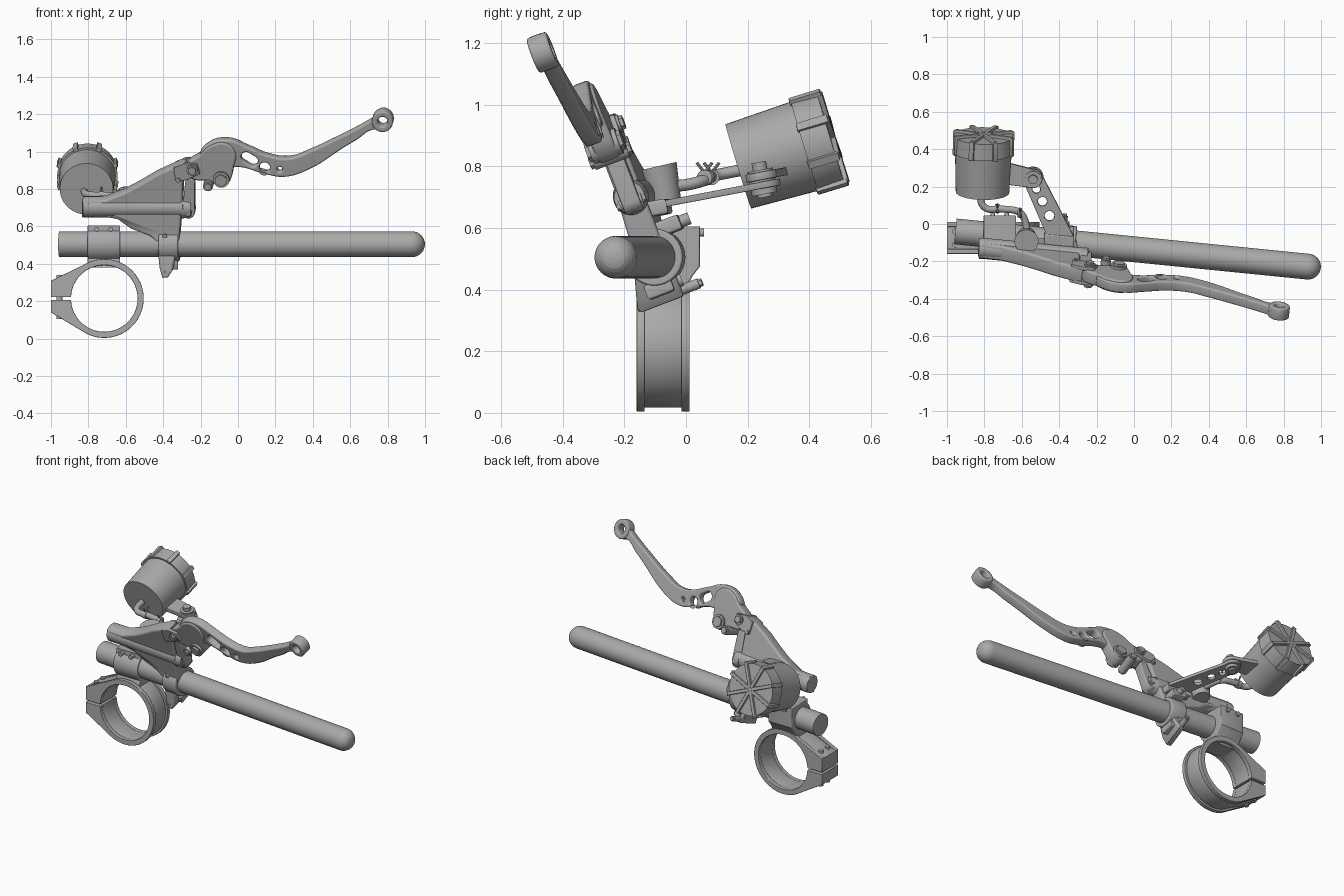
import bpy
import math
from mathutils import Matrix, Vector

cube = bpy.data.objects.get("Cube")
if cube:
    bpy.data.objects.remove(cube, do_unlink=True)

grey = bpy.data.materials.new("satin_grey")
grey.use_nodes = True
grey.diffuse_color = (0.4, 0.4, 0.4, 1)
grey.node_tree.nodes["Principled BSDF"].inputs["Base Color"].default_value = grey.diffuse_color
parts = []


def add_object(name, mesh, matrix):
    mesh.transform(matrix)
    mesh.materials.clear()
    mesh.materials.append(grey)
    obj = bpy.data.objects.new(name, mesh)
    bpy.context.scene.collection.objects.link(obj)
    parts.append(obj)
    return obj


def frame(origin, x_dir, y_dir):
    """Matrix whose plane is spanned by x_dir and y_dir."""
    x_dir, y_dir = Vector(x_dir), Vector(y_dir)
    normal = x_dir.cross(y_dir).normalized()
    matrix = Matrix((x_dir, y_dir, normal)).transposed().to_4x4()
    matrix.translation = origin
    return matrix


def curve_mesh(name, curve):
    helper = bpy.data.objects.new(name + "_curve", curve)
    bpy.context.scene.collection.objects.link(helper)
    mesh = bpy.data.meshes.new_from_object(
        helper.evaluated_get(bpy.context.evaluated_depsgraph_get()))
    bpy.data.objects.remove(helper, do_unlink=True)
    mesh.name = name
    return mesh


def add_spline(curve, points, smooth, cyclic):
    spline = curve.splines.new("BEZIER")
    spline.bezier_points.add(len(points) - 1)
    for knot, point in zip(spline.bezier_points, points):
        knot.co = Vector(point).to_3d()
        kind = "AUTO" if smooth else "VECTOR"
        knot.handle_left_type = knot.handle_right_type = kind
    spline.use_cyclic_u = cyclic
    spline.resolution_u = 6 if smooth else 1


def plate(name, outlines, half, matrix, bevel=0.006, smooth=False, reshape=None):
    """Bevelled slab; outlines after the first one are holes."""
    curve = bpy.data.curves.new(name, "CURVE")
    curve.dimensions, curve.fill_mode = "2D", "BOTH"
    curve.extrude, curve.bevel_depth = half - bevel, bevel
    curve.offset, curve.bevel_resolution = -bevel, 2
    for index, outline in enumerate(outlines):
        add_spline(curve, outline, smooth and index == 0, True)
    mesh = curve_mesh(name, curve)
    if reshape:
        for vert in mesh.vertices:
            reshape(vert.co)
    return add_object(name, mesh, matrix)


def arc(cx, cy, radius, start=0, end=360, steps=32):
    closed = abs(end - start) == 360
    count = steps if closed else steps + 1
    angles = [math.radians(start + (end - start) * i / steps) for i in range(count)]
    return [(cx + radius * math.cos(a), cy + radius * math.sin(a)) for a in angles]


def rod(name, start, end, radius, tip=None, sides=32):
    """Cylinder or cone between two points."""
    import bmesh
    start, end = Vector(start), Vector(end)
    axis = end - start
    bm = bmesh.new()
    bmesh.ops.create_cone(bm, cap_ends=True, segments=sides, radius1=radius,
                          radius2=radius if tip is None else tip, depth=axis.length)
    mesh = bpy.data.meshes.new(name)
    bm.to_mesh(mesh)
    bm.free()
    turn = axis.to_track_quat("Z", "Y").to_matrix().to_4x4()
    return add_object(name, mesh, Matrix.Translation((start + end) / 2) @ turn)


def box(name, size, matrix):
    x, y, z = (s / 2 for s in size)
    return plate(name, [[(-x, -y), (x, -y), (x, y), (-x, y)]], z, matrix, min(size) / 5)


# Shared frames: the bar axis, the leaning lever plane and the upright clamp plane
along = Vector((1, -0.1, 0))
lean = frame((0, 0.057, 0), along, (0, -0.38, 1))
upright = frame((0, 0, 0), (1, 0, 0), (0, 0, 1))


def bar_point(x, y=0, z=0):
    return Vector((x, -0.135 - 0.1 * x + y, 0.505 + z))


def bolt(name, x, z, radius, reach, socket=0.45):
    """Pin across the lever plane with a hex socket collar on each end."""
    rod(name, lean @ Vector((x, z, -reach)), lean @ Vector((x, z, reach)), radius)
    rod(name + "_head", lean @ Vector((x, z, -reach - 0.012)),
        lean @ Vector((x, z, reach + 0.012)), radius * (1 - socket / 2), sides=6)


# Handlebar with a domed end
rod("handlebar", bar_point(-0.955), bar_point(0.93), 0.069, sides=48)
dome = [rod("bar_end", bar_point(0.93 + 0.069 * math.sin(a)),
            bar_point(0.93 + 0.069 * math.sin(b)),
            0.069 * math.cos(a), 0.069 * math.cos(b), 48)
        for a, b in ((math.radians(k * 11.25), math.radians(k * 11.25 + 11.25)) for k in range(8))]

# Fork clamp: split ring with two flanges
cx, cz = -0.715, 0.215
for name, radius, front, back in (("front_flange", 0.211, -0.16, -0.134),
                                  ("clamp_ring", 0.198, -0.135, -0.014),
                                  ("rear_flange", 0.211, -0.015, 0.012)):
    outline = [(-1, cz + 0.007), (-1, 0.31)] + arc(cx, cz, radius, 122, -125, 48)
    outline += [(-1, 0.14), (-1, cz - 0.007)] + arc(cx, cz, 0.178, -177.7, 177.7, 48)
    middle = Matrix.Translation((0, (front + back) / 2, 0)) @ upright
    plate(name, [outline], (back - front) / 2, middle, 0.003)
for y in (-0.11, -0.04):
    rod("pinch_bolt", (-0.955, y, 0.105), (-0.955, y, 0.34), 0.016)

# Bar holder above the ring
holder = frame((-0.717, -0.063, 0.505), (0, 1, 0), (0, 0, 1))
shell = [(0.108, 0.1), (-0.06, 0.1)] + arc(0, 0, 0.092, 130, 235, 10)
shell += [(-0.07, -0.125), (0.05, -0.125), (0.085, -0.06), (0.108, -0.03)]
plate("bar_holder", [shell], 0.087, holder)
for x in (-0.755, -0.68):
    rod("holder_bolt", (x, -0.15, 0.585), (x, 0.058, 0.585), 0.013)


# Master cylinder body, thickened towards the bar
def thicken(co):
    if co.z > 0 and co.y < 0.6:
        co.z += 0.33 * (0.6 - co.y)


body = [(-0.83, 0.75), (-0.83, 0.66), (-0.72, 0.665), (-0.64, 0.65), (-0.57, 0.6),
        (-0.47, 0.567), (-0.43, 0.54), (-0.41, 0.41), (-0.395, 0.365), (-0.365, 0.365),
        (-0.34, 0.4), (-0.31, 0.55), (-0.294, 0.74), (-0.29, 0.87), (-0.278, 0.952),
        (-0.33, 0.938), (-0.43, 0.893), (-0.52, 0.84), (-0.6, 0.797), (-0.71, 0.754)]
plate("cylinder_body", [body], 0.042, lean, 0.012, reshape=thicken)
rod("cylinder_bore", lean @ Vector((-0.79, 0.705, 0)), lean @ Vector((-0.29, 0.705, 0)), 0.056)
mouth = frame(lean @ Vector((-0.805, 0.705, 0)), (0, 1, 0), (0, 0, 1))
plate("cylinder_mouth", [arc(0, 0, 0.056), arc(0, 0, 0.034)], 0.025, mouth, 0.004)
rod("piston_boot", lean @ Vector((-0.3, 0.7, 0)), lean @ Vector((-0.25, 0.7, 0)), 0.058, 0.05)
for x, z, reach in ((-0.315, 0.866, 0.046), (-0.385, 0.57, 0.055), (-0.38, 0.385, 0.1)):
    bolt("body_bolt", x, z, 0.017, reach)

# Rear bar clamp with its lugs and bolts
ring = frame(bar_point(-0.365), (0.1, 1, 0), (0, 0, 1))
plate("bar_clamp", [arc(0, 0, 0.092), arc(0, 0, 0.066)], 0.052, ring)
for y, z in ((0.06, 0.1), (0.035, -0.1)):
    lug = frame(bar_point(-0.365, y - 0.02, z), along, (0, 0.93, 0.36))
    box("clamp_lug", (0.09, 0.09, 0.05), lug)
    rod("clamp_bolt", bar_point(-0.365, y - 0.02, z), bar_point(-0.365, y + 0.05, z + 0.027), 0.02)

# Lever blade with lightening holes and an eye at the tip
blade = [(-0.2, 0.98), (-0.16, 1.045), (-0.05, 1.07), (0.064, 1.027), (0.17, 0.984),
         (0.28, 0.973), (0.385, 1.01), (0.545, 1.085), (0.68, 1.155), (0.72, 1.18),
         (0.775, 1.227), (0.83, 1.17), (0.775, 1.115), (0.727, 1.125), (0.636, 1.07),
         (0.57, 1.03), (0.385, 0.914), (0.25, 0.872), (0.144, 0.888), (0.01, 0.925),
         (-0.1, 0.92)]
slot = arc(0.045, 0.978, 0.027, 60, 240, 10) + arc(0.082, 0.955, 0.027, 240, 420, 10)
holes = [slot, arc(0.144, 0.92, 0.029), arc(0.225, 0.912, 0.014), arc(0.775, 1.17, 0.026)]
plate("lever_blade", [blade] + holes, 0.027, lean, 0.009, smooth=True)
plate("tip_eye", [arc(0.775, 1.17, 0.056), arc(0.775, 1.17, 0.026)], 0.034, lean, 0.008)

# Lever knuckle with the pivot and reach adjuster
knuckle = [(-0.275, 0.93), (-0.2, 0.995), (-0.15, 1.04), (-0.06, 1.055), (-0.01, 1.0),
           (-0.02, 0.93), (-0.05, 0.84), (-0.09, 0.82), (-0.14, 0.85), (-0.25, 0.87)]
plate("lever_knuckle", [knuckle], 0.036, lean, 0.01, smooth=True)
fork = [(-0.33, 0.86), (-0.27, 0.865), (-0.2, 0.9), (-0.215, 0.95), (-0.28, 0.955), (-0.34, 0.93)]
for side in (-1, 1):
    plate("pivot_fork", [fork], 0.01, lean @ Matrix.Translation((0, 0, side * 0.042)), 0.003)
bolt("pivot_bolt", -0.24, 0.92, 0.03, 0.06)
bolt("adjuster_wheel", -0.086, 0.866, 0.044, 0.05)
bolt("adjuster_pin", -0.155, 0.835, 0.027, 0.06)
link = arc(-0.262, 0.685, 0.034, 180, 360, 12) + arc(-0.255, 0.84, 0.026, 0, 180, 12)
plate("push_arm", [link], 0.03, lean)
bolt("push_pin", -0.262, 0.685, 0.02, 0.038)

# Fluid reservoir with ribbed cap
base = Vector((-0.81, 0.17, 0.8))
axis = Vector((0.02, 0.956, 0.292)).normalized()
rod("reservoir", base, base + axis * 0.24, 0.143, 0.152, 48)
rod("reservoir_cap", base + axis * 0.225, base + axis * 0.315, 0.162, 0.158, 48)
cap = Matrix.Translation(base + axis * 0.315) @ axis.to_track_quat("Z", "Y").to_matrix().to_4x4()
for k in range(8):
    spoke = cap @ Matrix.Rotation(math.radians(22.5 + 45 * k), 4, "Z")
    box("cap_spoke", (0.15, 0.022, 0.022), spoke @ Matrix.Translation((0.088, 0, 0.004)))
    box("cap_grip", (0.02, 0.026, 0.105), spoke @ Matrix.Translation((0.162, 0, -0.042)))
rod("cap_hub", base + axis * 0.31, base + axis * 0.328, 0.03)

# Reservoir mount: tab, bracket, foot and bolt
slope = frame((0, 0, 0.692), (1, 0, 0), (0, 1, 0.19))
arm = arc(-0.54, 0.25, 0.056, 200, 0, 16) + [(-0.326, -0.056), (-0.32, -0.1), (-0.48, -0.08), (-0.476, -0.04)]
vents = [arc(-0.522, 0.187, 0.021), arc(-0.49, 0.122, 0.024), arc(-0.452, 0.045, 0.026)]
plate("bracket", [arm] + vents, 0.011, slope, 0.003)
box("bracket_foot", (0.16, 0.07, 0.05), frame((-0.4, -0.09, 0.665), along, (0, 1, 0.19)))
tab = [(-0.7, 0.34), (-0.7, 0.22)] + arc(-0.54, 0.25, 0.05, -90, 90, 16)
plate("reservoir_tab", [tab], 0.013, slope @ Matrix.Translation((0, 0, 0.03)), 0.003)
for name, radius, low, high in (("mount_washer", 0.042, -0.03, 0.05), ("mount_bolt", 0.024, -0.04, 0.075)):
    rod(name, slope @ Vector((-0.54, 0.25, low)), slope @ Vector((-0.54, 0.25, high)), radius)

# Feed port and hose
rod("feed_port", (-0.575, -0.065, 0.68), (-0.575, -0.093, 0.8), 0.05, 0.064)
hose = bpy.data.curves.new("feed_hose", "CURVE")
hose.dimensions, hose.bevel_depth, hose.use_fill_caps = "3D", 0.019, True
add_spline(hose, [(-0.575, -0.08, 0.735), (-0.578, 0, 0.74), (-0.61, 0.06, 0.755),
                  (-0.7, 0.08, 0.765), (-0.8, 0.09, 0.77), (-0.825, 0.19, 0.79)], True, False)
add_object("feed_hose", curve_mesh("feed_hose", hose), Matrix())
for x, y in ((-0.61, 0.06), (-0.73, 0.083)):
    rod("hose_clip", (x - 0.012, y, 0.764), (x + 0.012, y, 0.764), 0.025)
    for side in (-1, 1):
        rod("clip_ear", (x, y, 0.78), (x, y + side * 0.025, 0.812), 0.005, sides=8)

# Smooth rounded surfaces, keep edges crisp
bpy.ops.object.select_all(action="DESELECT")
for obj in parts:
    obj.select_set(True)
bpy.context.view_layer.objects.active = parts[0]
bpy.ops.object.shade_smooth_by_angle(angle=math.radians(35))
